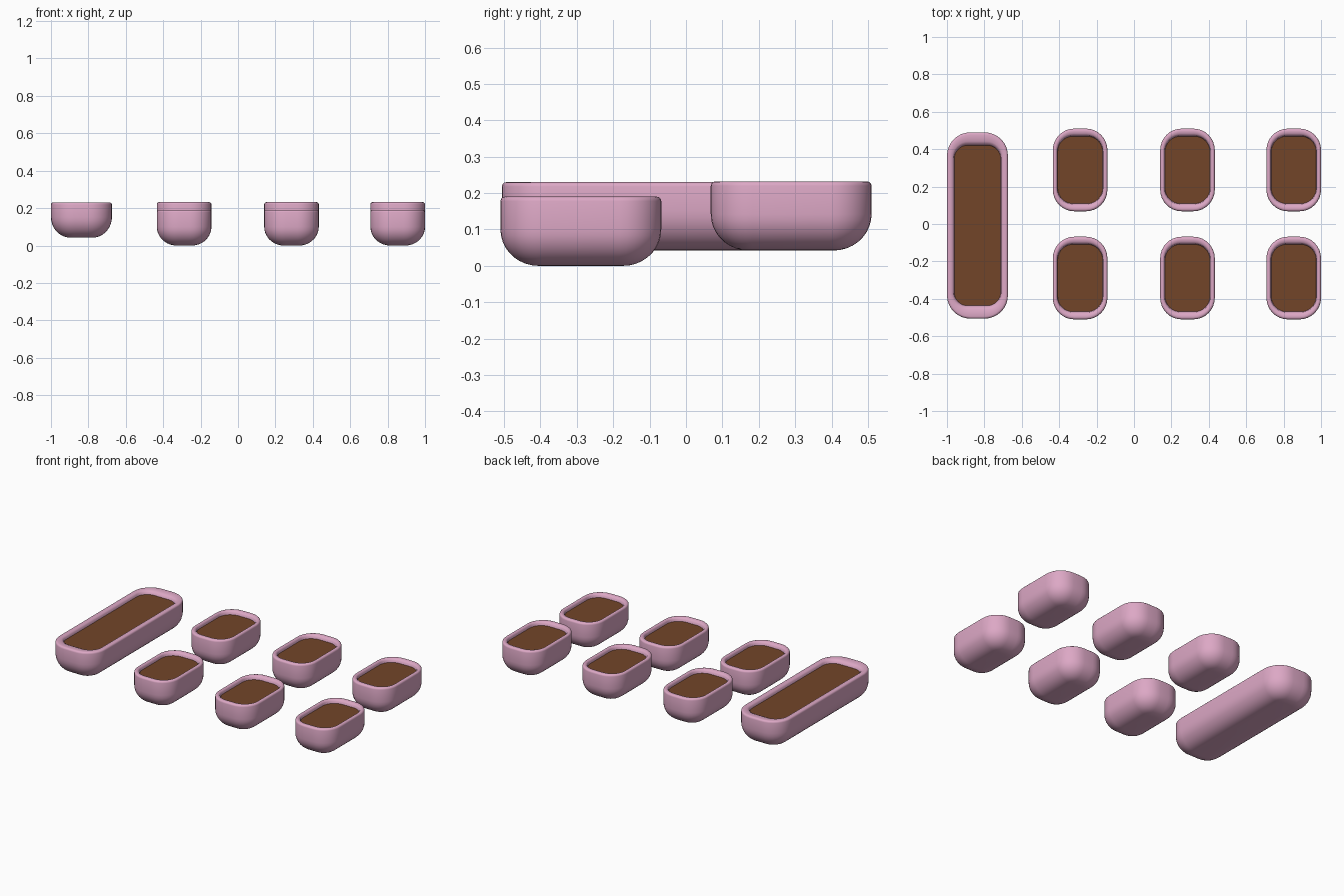
import bpy, bmesh
from math import sin, cos, pi

if "Cube" in bpy.data.objects:
    bpy.data.objects.remove(bpy.data.objects["Cube"])


def material(name, rgb):
    m = bpy.data.materials.new(name)
    m.diffuse_color = (*rgb, 1)
    m.use_nodes = True
    m.node_tree.nodes["Principled BSDF"].inputs["Base Color"].default_value = m.diffuse_color
    return m


PINK = material("pink_glaze", (0.72, 0.39, 0.56))
BROWN = material("soil_brown", (0.17, 0.06, 0.022))
N = 9  # points per rounded corner


def ring(bm, hx, hy, r, z):
    """Closed rounded-rectangle loop of vertices."""
    verts = []
    for q, (sx, sy) in enumerate([(1, 1), (-1, 1), (-1, -1), (1, -1)]):
        for i in range(N):
            a = pi / 2 * (q + i / (N - 1))
            verts.append(bm.verts.new((sx * (hx - r) + r * cos(a),
                                       sy * (hy - r) + r * sin(a), z)))
    return verts


def make_object(bm, name, loc, mat):
    bmesh.ops.recalc_face_normals(bm, faces=bm.faces)
    me = bpy.data.meshes.new(name)
    bm.to_mesh(me)
    bm.free()
    me.materials.append(mat)
    ob = bpy.data.objects.new(name, me)
    ob.location = loc
    bpy.context.collection.objects.link(ob)
    bpy.ops.object.select_all(action='DESELECT')
    ob.select_set(True)
    bpy.context.view_layer.objects.active = ob
    bpy.ops.object.shade_smooth_by_angle(angle=0.9)


def planter(name, x, y, z, hx, hy, h, wall_x, wall_y, corner, belly):
    # Profile steps: (inset x, inset y, height)
    prof = []
    for i in range(1, 10):  # rounded underside
        a = pi / 2 * i / 9
        d = 0.105 * (1 - sin(a))
        prof.append((d, d, belly * (1 - cos(a))))
    for i in range(4):  # outer rim edge
        a = pi / 2 * i / 3
        d = 0.012 * (1 - cos(a))
        prof.append((d, d, h - 0.012 + 0.012 * sin(a)))
    prof.insert(0, (0.105, 0.105, 0))
    # Inner rim edge and wall
    prof += [(wall_x * 0.75, wall_y * 0.7, h - 0.002),
             (wall_x * 0.95, wall_y * 0.93, h - 0.010),
             (wall_x, wall_y, h - 0.022),
             (wall_x + 0.01, wall_y + 0.01, h - 0.05)]
    bm = bmesh.new()
    loops = [ring(bm, hx - dx, hy - dy, max(corner - (dx + dy) / 2, 0.035), zz)
             for dx, dy, zz in prof]
    for a, b in zip(loops, loops[1:]):
        for i in range(len(a)):
            j = (i + 1) % len(a)
            bm.faces.new((a[i], a[j], b[j], b[i]))
    bm.faces.new(loops[0])
    bm.faces.new(loops[-1])
    make_object(bm, name, (x, y, z), PINK)

    # Soil surface just below the rim
    bm = bmesh.new()
    bm.faces.new(ring(bm, hx - wall_x - 0.001, hy - wall_y - 0.001,
                      corner - (wall_x + wall_y) / 2, h - 0.023))
    make_object(bm, name + "_soil", (x, y, z), BROWN)


# Long planter on the left
planter("long_planter", -0.837, -0.008, 0.042, 0.163, 0.498, 0.188,
        0.038, 0.068, 0.125, 0.11)

# Two rows of three small planters, the back row higher
for row, y, z in (("front", -0.289, 0.0), ("back", 0.289, 0.042)):
    for col, x in (("left", -0.288), ("middle", 0.286), ("right", 0.854)):
        planter(f"{row}_{col}_planter", x, y, z, 0.146, 0.221, 0.19,
                0.025, 0.040, 0.115, 0.10)
